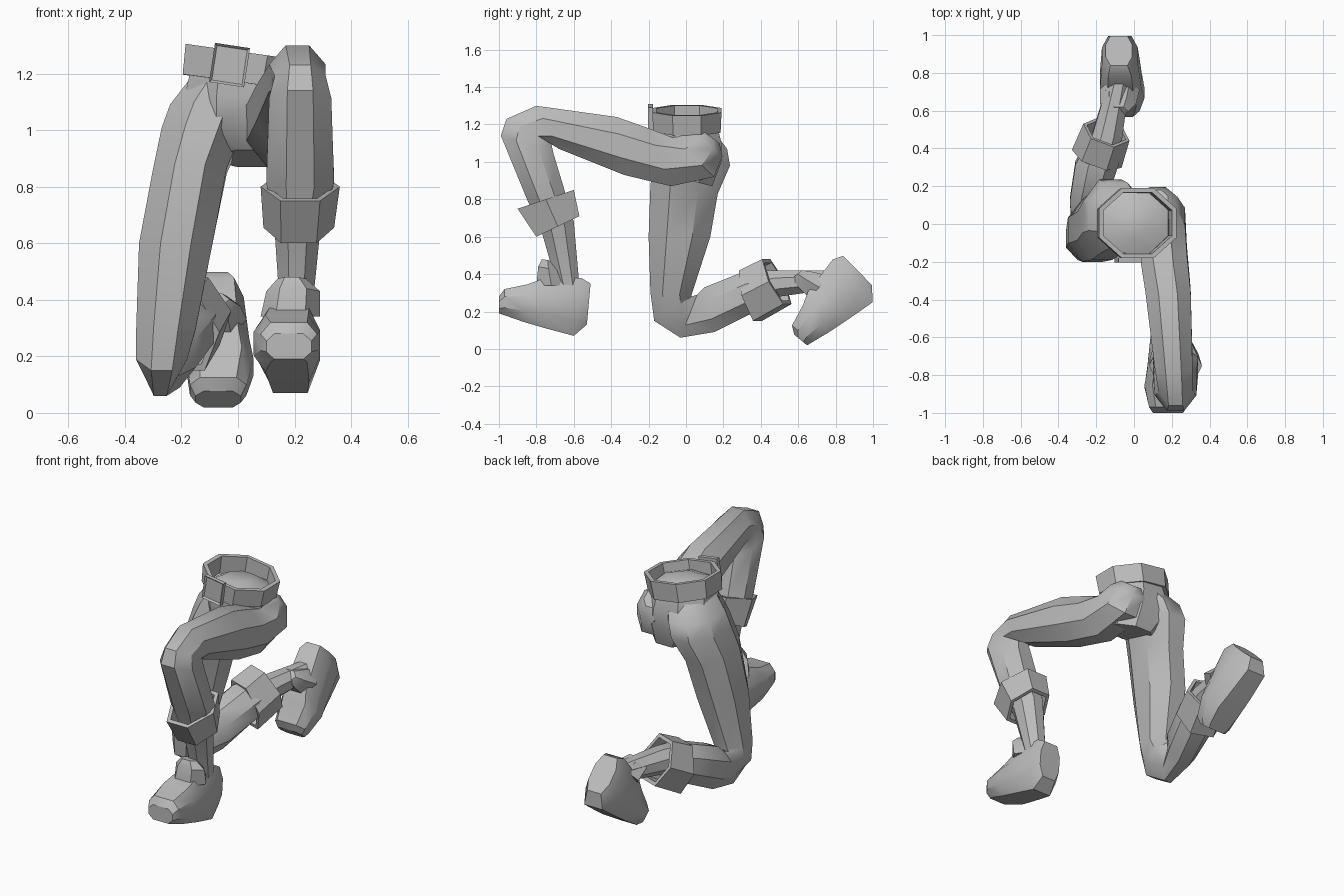
import bpy, bmesh, math
from mathutils import Matrix, Vector

if "Cube" in bpy.data.objects:
    bpy.data.objects.remove(bpy.data.objects["Cube"], do_unlink=True)

# Single plain grey
grey = bpy.data.materials.new("plain grey")
grey.use_nodes = True
colour = (0.5, 0.5, 0.5, 1)
grey.diffuse_color = colour
grey.node_tree.nodes["Principled BSDF"].inputs["Base Color"].default_value = colour


def finish(name, bm, smooth):
    """Turn a bmesh into a shaded, coloured object."""
    bmesh.ops.recalc_face_normals(bm, faces=bm.faces)
    mesh = bpy.data.meshes.new(name)
    bm.to_mesh(mesh)
    bm.free()
    mesh.materials.append(grey)
    obj = bpy.data.objects.new(name, mesh)
    bpy.context.scene.collection.objects.link(obj)
    bpy.ops.object.select_all(action='DESELECT')
    bpy.context.view_layer.objects.active = obj
    obj.select_set(True)
    bpy.ops.object.shade_smooth_by_angle(angle=math.radians(smooth))


def loft(name, rings, sides=8, phase=0.5, power=1, inner=0, matrix=None, smooth=35):
    """Skin oval rings, each (front y, front z, back y, back z, x min, x max).
    A power below one makes them boxier. An inner scale makes an open,
    walled band; otherwise the ends are capped."""
    angles = [math.tau * (i + phase) / sides for i in range(sides)]
    shape = [(math.copysign(abs(math.cos(t)) ** power, math.cos(t)), math.sin(t))
             for t in angles]
    wide = max(c for c, s in shape)
    deep = max(s for c, s in shape)
    bm = bmesh.new()

    def ring(ya, za, yb, zb, x0, x1, scale=1):
        front, back = Vector((0, ya, za)), Vector((0, yb, zb))
        centre = (front + back) / 2 + Vector(((x0 + x1) / 2, 0, 0))
        across = Vector(((x1 - x0) / 2 / wide * scale, 0, 0))
        along = (front - back) / 2 / deep * scale
        return [bm.verts.new(centre + across * c + along * s) for c, s in shape]

    loops = [ring(*r) for r in rings]
    if inner:
        loops += [ring(*r, inner) for r in reversed(rings)]
        loops.append(loops[0])
    else:
        bm.faces.new(loops[0])
        bm.faces.new(loops[-1])
    for low, high in zip(loops, loops[1:]):
        for i in range(sides):
            j = (i + 1) % sides
            bm.faces.new((low[i], low[j], high[j], high[i]))
    if matrix:
        bm.transform(matrix)
    finish(name, bm, smooth)


# Hips, with the domed waist cap
loft("hips", [
    (-.07, 1.25, .09, 1.24, -.08, .08),
    (-.16, 1.21, .17, 1.18, -.17, .18),
    (-.16, 1.12, .19, 1.10, -.19, .20),
    (-.15, 1.01, .19, 1.00, -.20, .22),
    (-.10, .93, .14, .87, -.08, .18)])

# Raised left leg: hip, thigh, bent knee, shin
loft("left_leg", [
    (.07, 1.18, .18, 1.10, .06, .18),
    (.02, 1.17, .195, 1.03, .02, .23),
    (-.07, 1.13, .15, .92, .01, .27),
    (-.20, 1.18, -.08, .87, .03, .28),
    (-.37, 1.24, -.33, .93, .06, .30),
    (-.80, 1.30, -.68, 1.07, .11, .31),
    (-.96, 1.23, -.72, 1.10, .13, .31),
    (-.99, 1.14, -.71, 1.05, .11, .33),
    (-.85, .80, -.65, .85, .10, .34),
    (-.77, .62, -.60, .68, .13, .29),
    (-.69, .34, -.57, .34, .15, .26)])

# Kneeling right leg: hip, thigh, grounded knee, shin
loft("right_leg", [
    (-.12, 1.19, .15, 1.16, -.17, .08),
    (-.14, 1.10, .22, 1.07, -.24, .05),
    (-.16, 1.02, .235, .98, -.27, .02),
    (-.19, .88, .17, .83, -.30, -.04),
    (-.20, .60, .13, .60, -.35, -.09),
    (-.19, .30, .03, .29, -.36, -.15),
    (-.17, .15, .03, .28, -.36, -.18),
    (-.03, .06, .06, .29, -.33, -.22),
    (.15, .09, .10, .33, -.34, -.15),
    (.35, .19, .30, .41, -.31, -.08),
    (.50, .28, .46, .42, -.22, -.06),
    (.78, .32, .77, .42, -.13, -.02)])

# Shin cuffs
loft("left_cuff", [(-.90, .75, -.60, .85, .08, .36),
                   (-.80, .60, -.57, .71, .09, .34)],
     sides=6, phase=0, inner=.84)
loft("right_cuff", [(-.04, .15, -.12, .42, -.14, .14),
                    (.13, .24, .01, .48, -.13, .13)],
     sides=6, phase=0, inner=.84,
     matrix=Matrix.Translation((-.17, .42, 0)) @ Matrix.Rotation(-.35, 4, 'Z'))

# Boots share one shape; the right one is mirrored and tipped onto its toe
shoe = [
    (-.51, .35, -.53, .13, .12, .26),
    (-.56, .38, -.60, .07, .09, .28),
    (-.78, .37, -.75, .11, .07, .29),
    (-.85, .345, -.87, .145, .055, .29),
    (-.97, .32, -.97, .18, .08, .28),
    (-1.0, .28, -1.0, .19, .10, .26)]
tongue = [(-.80, .34, -.64, .34, .08, .29),
          (-.79, .44, -.68, .42, .10, .29),
          (-.77, .48, -.71, .47, .14, .24)]
tip = (Matrix.Translation((-.065, .785, .23))
       @ Matrix.Rotation(math.radians(50), 4, 'X')
       @ Matrix.Diagonal((-1, 1, 1, 1))
       @ Matrix.Translation((-.175, .75, -.22)))
for side, place in (("left", None), ("right", tip)):
    loft(side + "_boot", shoe, power=.5, matrix=place)
    loft(side + "_boot_tongue", tongue, sides=6, phase=0, matrix=place)

# Belt, tilted down to the left side
tilt = Matrix.Translation((.01, .005, 1.222)) @ Matrix.Rotation(.14, 4, 'Y')
loft("belt", [(-.18, -.052, .18, -.055, -.20, .20),
              (-.185, .055, .185, .055, -.205, .21)],
     inner=.88, matrix=tilt, smooth=20)

# Buckle plate with a recessed middle
bm = bmesh.new()
bmesh.ops.create_cube(bm, size=1)
bm.transform(Matrix.Diagonal((.125, .025, .14, 1)))
bm.normal_update()
face = min(bm.faces, key=lambda f: f.calc_center_median().y)
bmesh.ops.inset_region(bm, faces=[face], thickness=.012)
bmesh.ops.translate(bm, verts=face.verts, vec=(0, .01, 0))
bm.transform(Matrix.Translation((-.03, -.19, 1.23)) @ Matrix.Rotation(.15, 4, 'Y'))
finish("belt_buckle", bm, 20)
